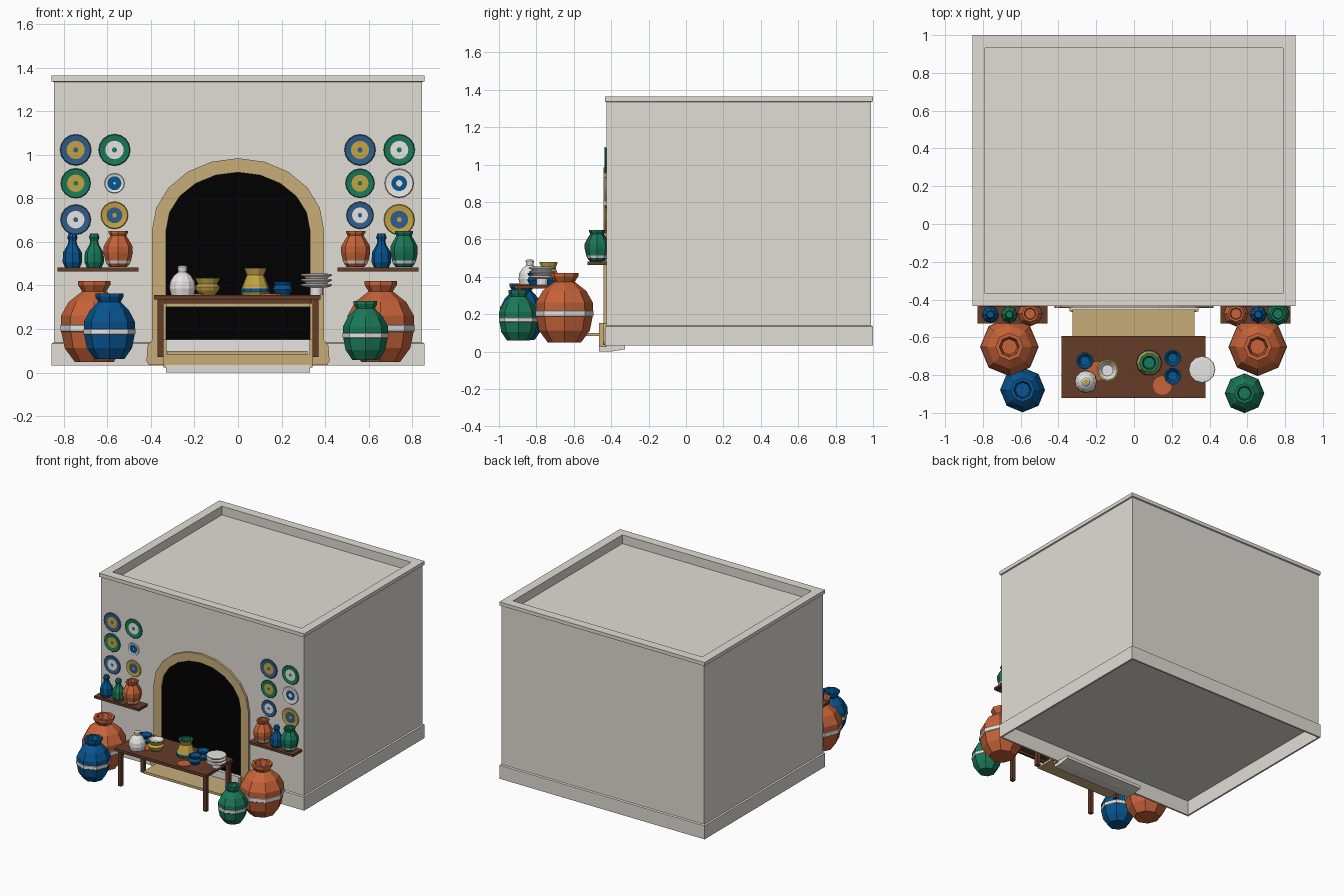
import bpy, bmesh, math
from mathutils import Matrix

if "Cube" in bpy.data.objects:
    bpy.data.objects.remove(bpy.data.objects["Cube"])

COLOURS = {
    "plaster": (0.755, 0.72, 0.665), "white_glaze": (0.82, 0.80, 0.78),
    "sandstone": (0.57, 0.42, 0.195), "black": (0.0, 0.0, 0.0),
    "brown_wood": (0.13, 0.045, 0.022), "terracotta": (0.57, 0.125, 0.04),
    "deep_blue": (0.002, 0.09, 0.28), "green": (0.01, 0.19, 0.10),
    "gold": (0.55, 0.37, 0.06), "slate_blue": (0.03, 0.11, 0.25),
}
MATS = {}
for key, rgb in COLOURS.items():
    MATS[key] = bpy.data.materials.new(key)
    MATS[key].diffuse_color = (*rgb, 1)
DROP = 0.006  # everything but the sill is lowered by this amount


def finish(bm, name, colours, drop=DROP):
    bmesh.ops.recalc_face_normals(bm, faces=bm.faces)
    bmesh.ops.translate(bm, vec=(0, 0, -drop), verts=bm.verts)
    me = bpy.data.meshes.new(name)
    bm.to_mesh(me)
    bm.free()
    for c in colours:
        me.materials.append(MATS[c])
    ob = bpy.data.objects.new(name, me)
    bpy.context.collection.objects.link(ob)
    return ob


def box(name, colour, x0, x1, y0, y1, z0, z1):
    bm = bmesh.new()
    bmesh.ops.create_cube(bm, size=1)
    bmesh.ops.scale(bm, vec=(x1 - x0, y1 - y0, z1 - z0), verts=bm.verts)
    bmesh.ops.translate(bm, vec=((x0 + x1) / 2, (y0 + y1) / 2, (z0 + z1) / 2), verts=bm.verts)
    return finish(bm, name, [colour])


def skin(bm, rings):
    """Join a stack of closed rings; returns the faces of each level."""
    levels = []
    for a, b in zip(rings, rings[1:]):
        n = len(a)
        levels.append([bm.faces.new((a[i], a[(i + 1) % n], b[(i + 1) % n], b[i])) for i in range(n)])
    bm.faces.new(rings[0])
    levels.append([bm.faces.new(rings[-1])])
    return levels


def lathe(name, loc, profile, sides=8, facing_front=False):
    """profile: (radius, height, colour of the band above that point)"""
    bm = bmesh.new()
    rings = []
    for r, z, _ in profile:
        rings.append([bm.verts.new((r * math.cos(t), r * math.sin(t), z))
                      for t in [2 * math.pi * i / sides for i in range(sides)]])
    levels = skin(bm, rings)
    colours = list(dict.fromkeys(p[2] for p in profile))
    for faces, p in zip(levels, profile):
        for f in faces:
            f.material_index = colours.index(p[2])
    if facing_front:
        bm.transform(Matrix.Rotation(math.pi / 2, 4, 'X'))
    bmesh.ops.translate(bm, vec=loc, verts=bm.verts)
    return finish(bm, name, colours)


# Building: raised floor inside the skirting, walls, coping and sunken roof
bm = bmesh.new()
rings = []
for g, z in [(0.842, 0.15), (0.842, 0.038), (0.855, 0.038), (0.855, 0.14), (0.845, 0.145),
             (0.845, 1.34), (0.855, 1.343), (0.855, 1.37), (0.788, 1.37), (0.788, 1.304)]:
    hx, hy = g, g - 0.138
    rings.append([bm.verts.new((sx * hx, 0.283 + sy * hy, z))
                  for sx, sy in ((-1, -1), (1, -1), (1, 1), (-1, 1))])
skin(bm, rings)
finish(bm, "building", ["plaster"])


# Arched doorway
def arch_points(hw, top, base, n=10, spring=0.66):
    pts = [(-hw, base)]
    pts += [(-hw * math.cos(math.pi * i / n), spring + (top - spring) * math.sin(math.pi * i / n))
            for i in range(n + 1)]
    return pts + [(hw, base)]


def extrude_front(name, colour, quads, y_front, y_back):
    bm = bmesh.new()
    for q in quads:
        bm.faces.new([bm.verts.new((x, y_front, z)) for x, z in q])
    bmesh.ops.remove_doubles(bm, verts=bm.verts, dist=1e-5)
    out = bmesh.ops.extrude_face_region(bm, geom=bm.faces[:])
    bmesh.ops.translate(bm, vec=(0, y_back - y_front, 0),
                        verts=[v for v in out["geom"] if isinstance(v, bmesh.types.BMVert)])
    return finish(bm, name, [colour])


outer, inner = arch_points(0.395, 0.99, 0.1), arch_points(0.33, 0.925, 0.1)
extrude_front("arch_surround", "sandstone",
              [(outer[i], outer[i + 1], inner[i + 1], inner[i]) for i in range(len(outer) - 1)],
              -0.441, -0.424)
extrude_front("dark_opening", "black", [inner], -0.431, -0.424)
for s in (-1, 1):
    extrude_front("arch_foot", "sandstone",
                  [[(s * 0.325, 0.041), (s * 0.41, 0.041), (s * 0.42, 0.06),
                    (s * 0.415, 0.13), (s * 0.395, 0.155), (s * 0.325, 0.155)]], -0.445, -0.424)
    # tan cheek closing each end of the threshold
    box("threshold_cheek", "sandstone", s * 0.335 - 0.006, s * 0.335 + 0.006,
        -0.464, -0.424, 0.03, 0.158)

# Threshold and steps
box("threshold_riser", "white_glaze", -0.33, 0.33, -0.455, -0.424, 0.035, 0.158)
box("threshold_front", "sandstone", -0.33, 0.33, -0.464, -0.44, 0.04, 0.088)
box("front_step", "sandstone", -0.325, 0.32, -0.66, -0.45, 0.088, 0.106)
bm = bmesh.new()
rings = [[bm.verts.new((x, y, z)) for y, z in
          ((-0.465, 0), (-0.40, 0), (-0.325, 0.012), (-0.325, 0.035), (-0.465, 0.035))]
         for x in (-0.33, 0.33)]
skin(bm, rings)
finish(bm, "foundation_sill", ["plaster"], 0)

# Table
box("table_top", "brown_wood", -0.385, 0.378, -0.92, -0.593, 0.342, 0.363)
for s in (-1, 1):
    for y in (-0.89, -0.62):
        box("table_leg", "brown_wood", s * 0.355 - 0.014, s * 0.355 + 0.014,
            y - 0.014, y + 0.014, 0.078, 0.342)
box("table_rail", "sandstone", -0.33, 0.33, -0.625, -0.615, 0.308, 0.325)
box("table_apron", "brown_wood", -0.34, 0.34, -0.89, -0.88, 0.324, 0.342)


# Pots: base, belly, painted band, shoulder, neck, lip, hollow mouth
def pot(name, x, y, z0, z1, r, colour, lip=0.48, neck=0.36, low_band=False):
    h, W = z1 - z0, "white_glaze"
    if low_band:
        body = [(0.6, 0, colour), (0.8, 0.1, W), (0.88, 0.18, colour), (1, 0.4, colour)]
    else:
        body = [(0.58, 0, colour), (0.88, 0.17, colour), (0.98, 0.37, W), (1.01, 0.38, W),
                (1.01, 0.45, W), (0.99, 0.46, colour)]
    body += [(0.99, 0.57, colour), (0.76, 0.74, colour), (neck, 0.87, colour),
             (lip, 0.95, colour), (lip, 1, colour), (lip * 0.72, 1, colour),
             (neck * 0.75, 0.86, colour)]
    return lathe(name, (x, y, z0), [(a * r, b * h, c) for a, b, c in body])


pot("large_pot_left", -0.66, -0.650, 0.055, 0.427, 0.154, "terracotta")
pot("large_pot_right", 0.655, -0.650, 0.055, 0.427, 0.154, "terracotta")
pot("floor_pot_blue", -0.59, -0.878, 0.068, 0.37, 0.118, "deep_blue", 0.55, 0.44)
pot("floor_pot_green", 0.585, -0.896, 0.064, 0.335, 0.104, "green", 0.52, 0.42)

# Wall shelves and their small pots
for s in (-1, 1):
    box("wall_shelf", "brown_wood", s * 0.643 - 0.186, s * 0.643 + 0.186, -0.527, -0.42, 0.47, 0.488)


def vase(x, colour):
    shape = [(0.034, 0), (0.045, 0.025), (0.043, 0.07), (0.022, 0.105), (0.018, 0.122),
             (0.024, 0.138), (0.018, 0.156)]
    return lathe("shelf_vase", (x, -0.48, 0.488), [(r, z, colour) for r, z in shape])


vase(-0.76, "deep_blue")
vase(-0.66, "green")
vase(0.658, "deep_blue")
for x, r, c in ((-0.55, 0.067, "terracotta"), (0.54, 0.067, "terracotta"), (0.762, 0.063, "green")):
    pot("shelf_pot", x, -0.475, 0.49, 0.656, r, c, 0.66, 0.55, True)


# Wall plates: rim, inner field and centre dot
def plate(x, z, r, rim, field, dot, inner=0.58, spot=0.16):
    lathe("wall_plate", (x, -0.42, z),
          [(r * 0.8, 0, rim), (r, 0.012, rim), (r * 0.95, 0.017, rim),
           (r * inner, 0.014, field), (r * spot, 0.014, dot)], 16, True)


W, G, B, N, S = "white_glaze", "gold", "deep_blue", "green", "slate_blue"
for args in [
        (-0.745, 1.028, 0.072, S, G, S), (-0.567, 1.028, 0.073, N, W, N),
        (-0.745, 0.875, 0.069, N, G, N), (-0.567, 0.875, 0.046, W, B, W, 0.7, 0.12),
        (-0.745, 0.708, 0.070, S, W, S), (-0.567, 0.728, 0.063, G, S, G),
        (0.56, 1.028, 0.072, S, G, S), (0.74, 1.028, 0.072, N, W, N),
        (0.56, 0.875, 0.067, N, G, N), (0.74, 0.875, 0.067, W, B, W, 0.54, 0.22),
        (0.56, 0.728, 0.063, S, W, S), (0.74, 0.708, 0.071, G, S, G)]:
    plate(*args)

# Tableware
T = 0.363
lathe("white_jug", (-0.255, -0.835, T),
      [(0.053, 0, W), (0.06, 0.03, W), (0.057, 0.06, W), (0.04, 0.088, W), (0.019, 0.104, W),
       (0.023, 0.128, W), (0.014, 0.134, G)], 12)
lathe("gold_bowl", (-0.14, -0.775, T),
      [(0.035, 0, G), (0.052, 0.02, G), (0.058, 0.035, G), (0.045, 0.05, G), (0.058, 0.077, G),
       (0.05, 0.077, W), (0.03, 0.05, W)], 12)
lathe("gold_vase", (0.08, -0.735, T),
      [(0.062, 0, G), (0.068, 0.012, B), (0.064, 0.028, G), (0.048, 0.07, G), (0.04, 0.09, G),
       (0.052, 0.122, N), (0.036, 0.122, N), (0.03, 0.08, N)], 10)
for x, y in ((-0.26, -0.725), (0.205, -0.71), (0.205, -0.805)):
    lathe("blue_bowl", (x, y, T),
          [(0.032, 0, B), (0.046, 0.025, B), (0.036, 0.045, B), (0.046, 0.062, B),
           (0.038, 0.062, B), (0.025, 0.04, B)], 10)
# Dishes stacked on a narrow foot
stack = [(0.03, 0, W), (0.03, 0.033, W)]
for z in (0.035, 0.058, 0.081):
    stack += [(0.055, z, W), (0.071, z + 0.007, W), (0.069, z + 0.014, W), (0.05, z + 0.016, W)]
lathe("plate_stack", (0.36, -0.77, T), stack, 12)
for x, y in ((0.15, -0.855), (-0.20, -0.78)):
    lathe("table_mat", (x, y, T), [(0.05, 0, "terracotta"), (0.05, 0.005, "terracotta")], 12)

for m in bpy.data.materials:
    if m.users and not m.is_grease_pencil:
        m.use_nodes = True
        m.node_tree.nodes["Principled BSDF"].inputs["Base Color"].default_value = m.diffuse_color
